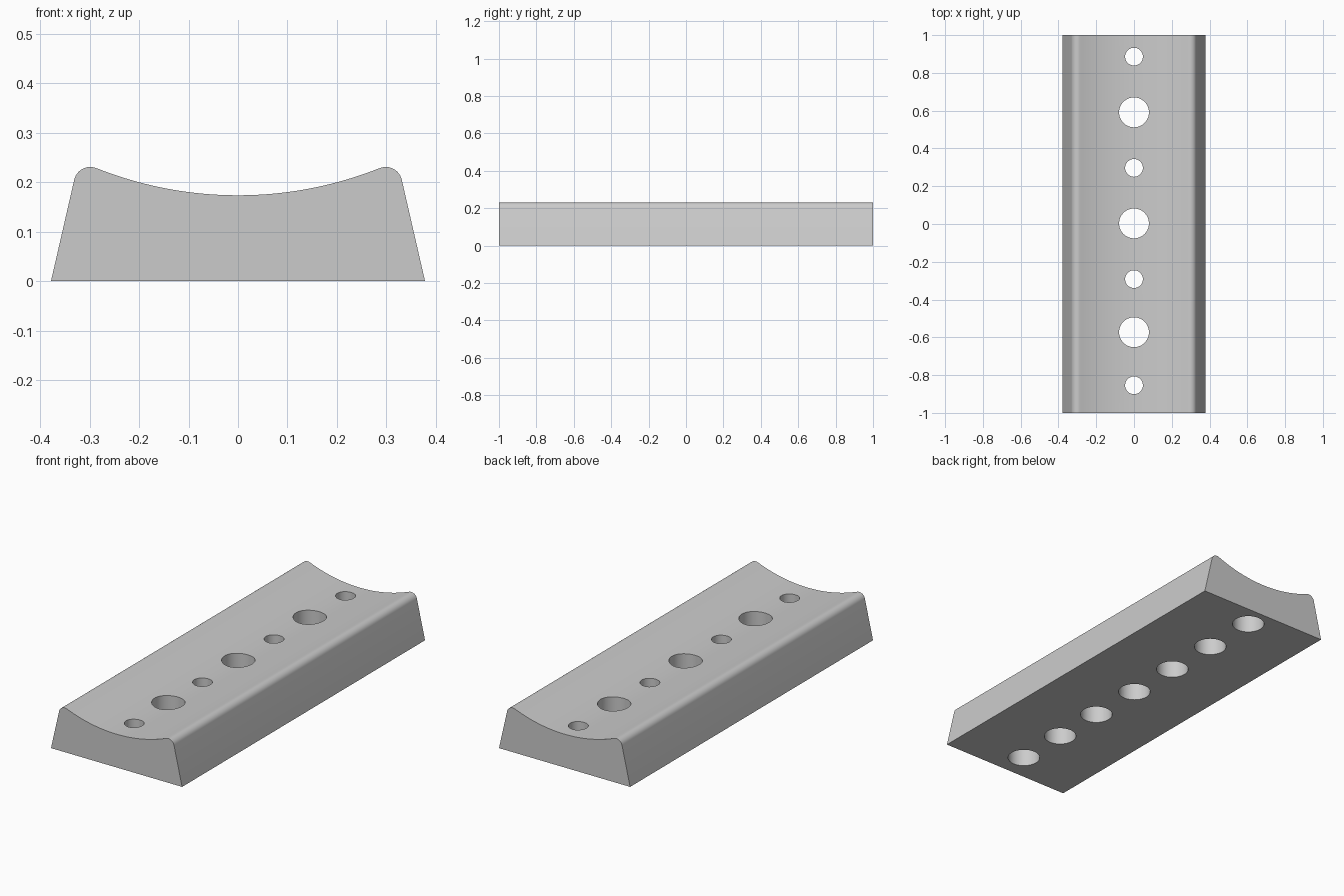
import bpy, bmesh
from math import sin, cos, pi, asin, atan2

cube = bpy.data.objects.get("Cube")
if cube:
    bpy.data.objects.remove(cube, do_unlink=True)

# Plain grey material
grey = bpy.data.materials.new("plain_grey")
grey.use_nodes = True
colour = (0.6, 0.6, 0.6, 1)
grey.diffuse_color = colour
grey.node_tree.nodes["Principled BSDF"].inputs["Base Color"].default_value = colour


def make_object(name, bm):
    bmesh.ops.recalc_face_normals(bm, faces=bm.faces)
    mesh = bpy.data.meshes.new(name)
    bm.to_mesh(mesh)
    bm.free()
    mesh.materials.append(grey)
    obj = bpy.data.objects.new(name, mesh)
    bpy.context.collection.objects.link(obj)
    return obj


# Cross-section: sloping sides, rounded shoulders, shallow concave top
HALF_BASE, LOW = 0.378, 0.1735
LIP_X, LIP_Z, LIP_R = 0.2985, 0.1975, 0.0333
HOLLOW_R = 0.773
side_angle = atan2(0.0465, 0.2045)
hollow_angle = asin(LIP_X / (HOLLOW_R + LIP_R))

half = [(HALF_BASE, 0)]
steps = 12
for i in range(steps + 1):
    a = side_angle + (pi / 2 + hollow_angle - side_angle) * i / steps
    half.append((LIP_X + LIP_R * cos(a), LIP_Z + LIP_R * sin(a)))
steps = 20
for i in range(1, steps):
    a = hollow_angle * (1 - i / steps)
    half.append((HOLLOW_R * sin(a), LOW + HOLLOW_R * (1 - cos(a))))
profile = half + [(0, LOW)] + [(-x, z) for x, z in reversed(half)]

# Long block extruded from the cross-section
bm = bmesh.new()
face = bm.faces.new([bm.verts.new((x, -1, z)) for x, z in profile])
extruded = bmesh.ops.extrude_face_region(bm, geom=[face])["geom"]
moved = [v for v in extruded if isinstance(v, bmesh.types.BMVert)]
bmesh.ops.translate(bm, verts=moved, vec=(0, 2, 0))
block = make_object("cradle_block", bm)


def add_bore(bm, y, rings, sides=64):
    """Closed round cutter made of stacked rings of (radius, height)."""
    loops = [[bm.verts.new((r * cos(2 * pi * i / sides), y + r * sin(2 * pi * i / sides), z))
              for i in range(sides)] for r, z in rings]
    for lower, upper in zip(loops, loops[1:]):
        for i in range(sides):
            j = (i + 1) % sides
            bm.faces.new((lower[i], lower[j], upper[j], upper[i]))
    bm.faces.new(loops[0])
    bm.faces.new(loops[-1])


# Row of holes: wide straight ones alternate with narrow counterbored ones
WIDE, NARROW, STEP = 0.079, 0.047, 0.115
bm = bmesh.new()
for n, y in enumerate((0.886, 0.591, 0.297, 0.003, -0.292, -0.573, -0.854)):
    if n % 2:
        add_bore(bm, y, [(WIDE, -0.1), (WIDE, 0.4)])
    else:
        add_bore(bm, y, [(WIDE, -0.1), (WIDE, STEP), (NARROW, STEP), (NARROW, 0.4)])
cutter = make_object("hole_cutter", bm)
cutter.hide_render = True

cut = block.modifiers.new("holes", "BOOLEAN")
cut.operation = "DIFFERENCE"
cut.solver = "EXACT"
cut.object = cutter

bpy.ops.object.select_all(action="DESELECT")
block.select_set(True)
bpy.context.view_layer.objects.active = block
bpy.ops.object.modifier_apply(modifier=cut.name)
bpy.data.objects.remove(cutter, do_unlink=True)
bpy.ops.object.shade_smooth_by_angle(angle=pi / 6)
